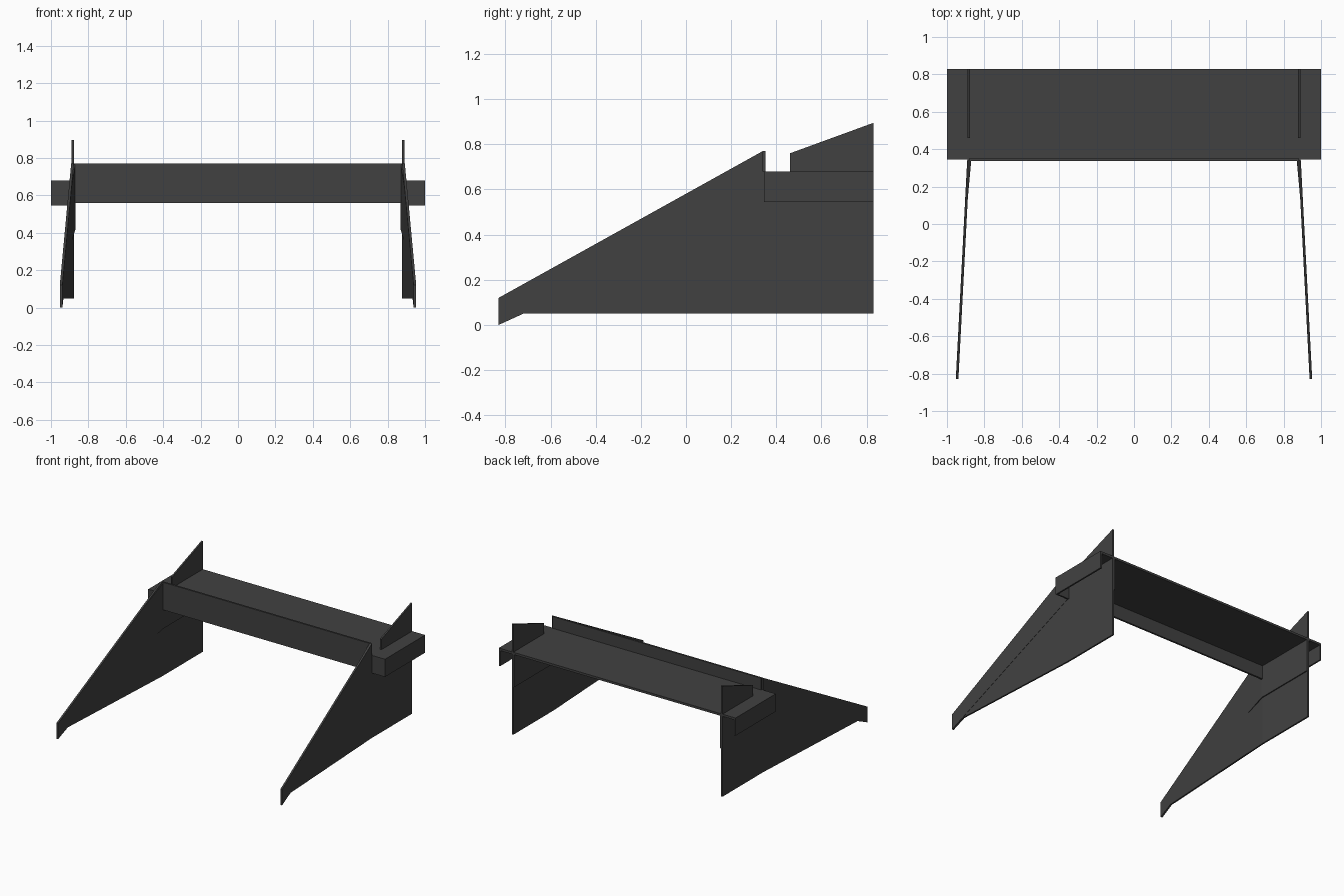
import bpy, bmesh

if "Cube" in bpy.data.objects:
    bpy.data.objects.remove(bpy.data.objects["Cube"])

mat = bpy.data.materials.new("dark grey")
mat.diffuse_color = (0.053, 0.053, 0.053, 1)
mat.use_nodes = True
mat.node_tree.nodes["Principled BSDF"].inputs["Base Color"].default_value = mat.diffuse_color


def finish(name, bm):
    bmesh.ops.recalc_face_normals(bm, faces=bm.faces)
    me = bpy.data.meshes.new(name)
    bm.to_mesh(me)
    bm.free()
    me.materials.append(mat)
    ob = bpy.data.objects.new(name, me)
    bpy.context.collection.objects.link(ob)
    return ob


def box(name, x0, x1, y0, y1, z0, z1):
    bm = bmesh.new()
    bmesh.ops.create_cube(bm, size=1)
    for v in bm.verts:
        v.co = (x1 if v.co.x > 0 else x0, y1 if v.co.y > 0 else y0,
                z1 if v.co.z > 0 else z0)
    return finish(name, bm)


def splay(y):
    # side walls run straight at the back and spread outwards at the front
    return 0.052 * max(0.0, 0.34 - y)


def plate(name, profile, inner, outer):
    # upright sheet from a (y, z) profile, mirrored to both sides
    bm = bmesh.new()
    a = [bm.verts.new((inner(y) + splay(y), y, z)) for y, z in profile]
    b = [bm.verts.new((outer(y) + splay(y), y, z)) for y, z in profile]
    bm.faces.new(a)
    bm.faces.new(b[::-1])
    n = len(a)
    for i in range(n):
        j = (i + 1) % n
        bm.faces.new((a[j], a[i], b[i], b[j]))
    ob = finish(name, bm)
    ob.modifiers.new("mirror", 'MIRROR')
    return ob


# side walls: splayed front, straight back with raised fin
lo, hi = (lambda y: 0.878), (lambda y: 0.89)
plate("wall_front", [(-0.72, 0.05), (0.34, 0.05), (0.34, 0.77), (-0.83, 0.12), (-0.83, 0.0)], lo, hi)
plate("wall_back", [(0.34, 0.05), (0.83, 0.05), (0.83, 0.895), (0.46, 0.76),
                    (0.46, 0.68), (0.34, 0.68)], lo, hi)

# sloping outer strip along the wall top
plate("wall_top_strip", [(-0.83, 0.0), (0.34, 0.545), (0.34, 0.77), (-0.83, 0.12)],
      lambda y: 0.886, lambda y: 0.892)

# inner lining above the ledge, fading out towards the front
lining = lambda y: 0.878 - 0.008 * min(1, max(0.05, (y - 0.15) / 0.19))
plate("lining_front", [(0.15, 0.36), (0.34, 0.415), (0.34, 0.765), (0.15, 0.66)], lining, lambda y: 0.88)
plate("lining_back", [(0.34, 0.415), (0.83, 0.415), (0.83, 0.67), (0.34, 0.67)], lining, lambda y: 0.88)

# thin-sheet cross beam, open below and behind
box("beam_top", -1, 1, 0.345, 0.83, 0.663, 0.68)
box("front_panel", -0.88, 0.88, 0.338, 0.352, 0.56, 0.77)
for side, s in (("left", -1), ("right", 1)):
    x = sorted((s * 0.88, s))
    box("beam_front_" + side, x[0], x[1], 0.345, 0.357, 0.545, 0.67)
    x = sorted((s * 0.988, s))
    box("beam_end_" + side, x[0], x[1], 0.345, 0.83, 0.545, 0.67)
